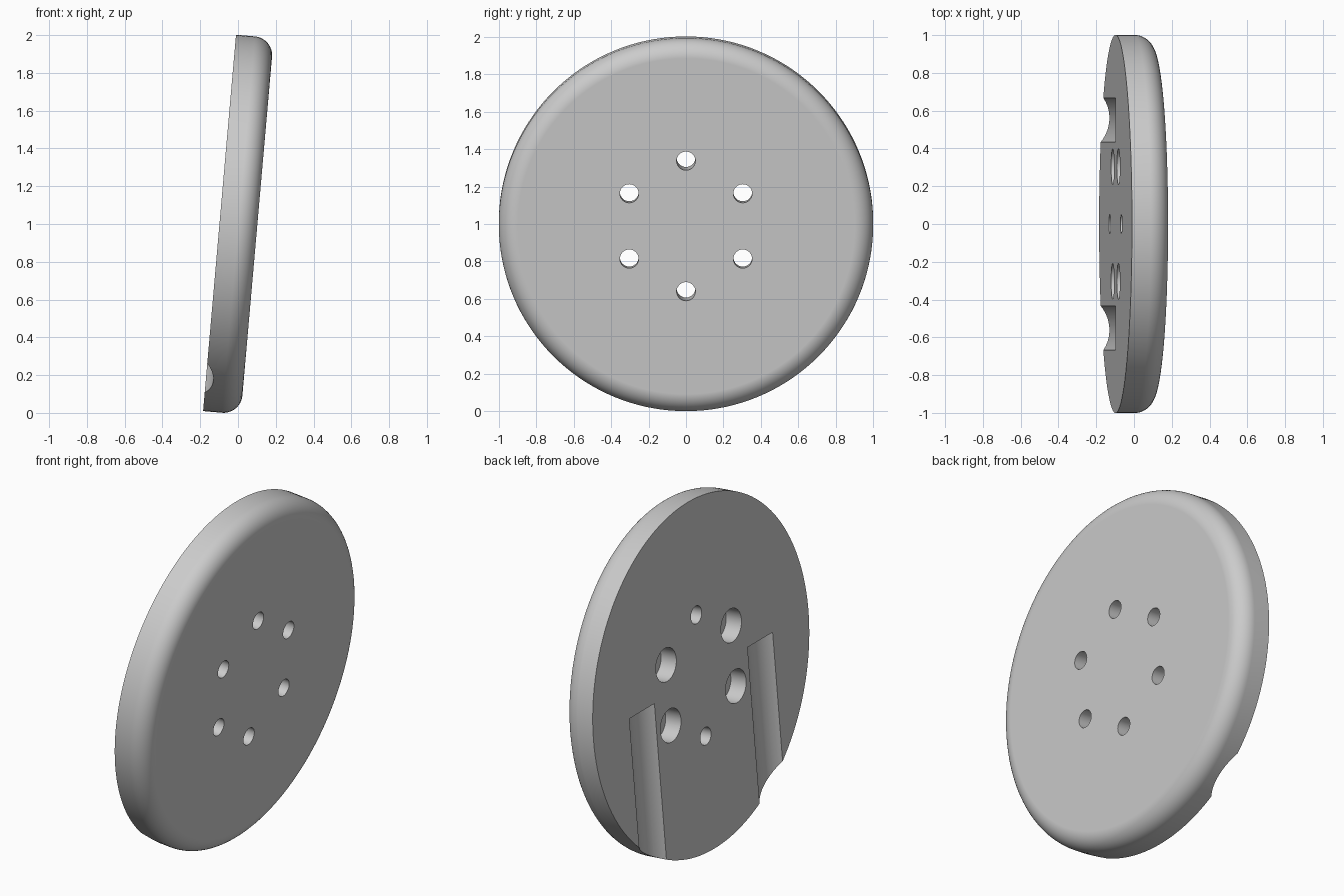
import bpy
import bmesh
from math import sin, cos, pi, radians
from mathutils import Matrix

cube = bpy.data.objects.get("Cube")
if cube:
    bpy.data.objects.remove(cube, do_unlink=True)

R, HALF, FILLET = 1.0, 0.1, 0.1      # disc radius, half thickness, edge rounding
TILT = radians(5)

grey = bpy.data.materials.new("plain grey")
grey.use_nodes = True
grey.diffuse_color = (0.6, 0.6, 0.6, 1)
grey.node_tree.nodes["Principled BSDF"].inputs["Base Color"].default_value = (0.6, 0.6, 0.6, 1)


def add_object(name, bm):
    mesh = bpy.data.meshes.new(name)
    bmesh.ops.recalc_face_normals(bm, faces=bm.faces)
    bm.to_mesh(mesh)
    bm.free()
    mesh.materials.append(grey)
    obj = bpy.data.objects.new(name, mesh)
    bpy.context.collection.objects.link(obj)
    return obj


def cylinder(name, radius, length, centre, axis, sides=48):
    bm = bmesh.new()
    turn = Matrix.Rotation(pi / 2, 4, 'Y') if axis == 'X' else Matrix()
    bmesh.ops.create_cone(bm, cap_ends=True, segments=sides, radius1=radius,
                          radius2=radius, depth=length,
                          matrix=Matrix.Translation(centre) @ turn)
    return add_object(name, bm)


def cut(target, cutter):
    cutter.hide_render = True
    mod = target.modifiers.new("cut", 'BOOLEAN')
    mod.operation, mod.solver, mod.object = 'DIFFERENCE', 'EXACT', cutter
    bpy.context.view_layer.objects.active = target
    bpy.ops.object.modifier_apply(modifier=mod.name)
    bpy.data.objects.remove(cutter, do_unlink=True)


# Disc: stacked rings with a sharp back edge and a rounded front edge
rings = [(-HALF, R)]
for i in range(13):
    a = i / 12 * pi / 2
    rings.append((HALF - FILLET + FILLET * sin(a), R - FILLET + FILLET * cos(a)))
bm = bmesh.new()
sides = 144
loops = []
for x, r in rings:
    loops.append([bm.verts.new((x, r * cos(2 * pi * k / sides), r * sin(2 * pi * k / sides)))
                  for k in range(sides)])
for a, b in zip(loops, loops[1:]):
    for k in range(sides):
        n = (k + 1) % sides
        bm.faces.new((a[k], a[n], b[n], b[k]))
bm.faces.new(loops[0])
bm.faces.new(loops[-1])
disc = add_object("disc", bm)

# Ring of six through holes; the four side ones are counterbored from the back
for k in range(6):
    a = pi / 2 + k * pi / 3
    y, z = 0.35 * cos(a), 0.35 * sin(a)
    cut(disc, cylinder("hole_cutter", 0.05, 1, (0, y, z), 'X'))
    if k % 3:
        cut(disc, cylinder("counterbore_cutter", 0.095, 0.2, (-HALF, y, z), 'X'))

# Two shallow round grooves in the back, from mid height down through the rim
for side in (-1, 1):
    cut(disc, cylinder("groove_cutter", 0.19, 1.2, (-HALF - 0.15, side * 0.55, -0.6), 'Z', 96))

# Smooth rounding with crisp edges and flat faces
bpy.ops.object.select_all(action='DESELECT')
disc.select_set(True)
bpy.context.view_layer.objects.active = disc
bpy.ops.object.shade_smooth_by_angle(angle=radians(30))
weighted = disc.modifiers.new("flat faces", 'WEIGHTED_NORMAL')
weighted.keep_sharp = True

# Lean the disc
disc.rotation_euler = (0, TILT, 0)
disc.location = (0.002, 0, 0.997)
